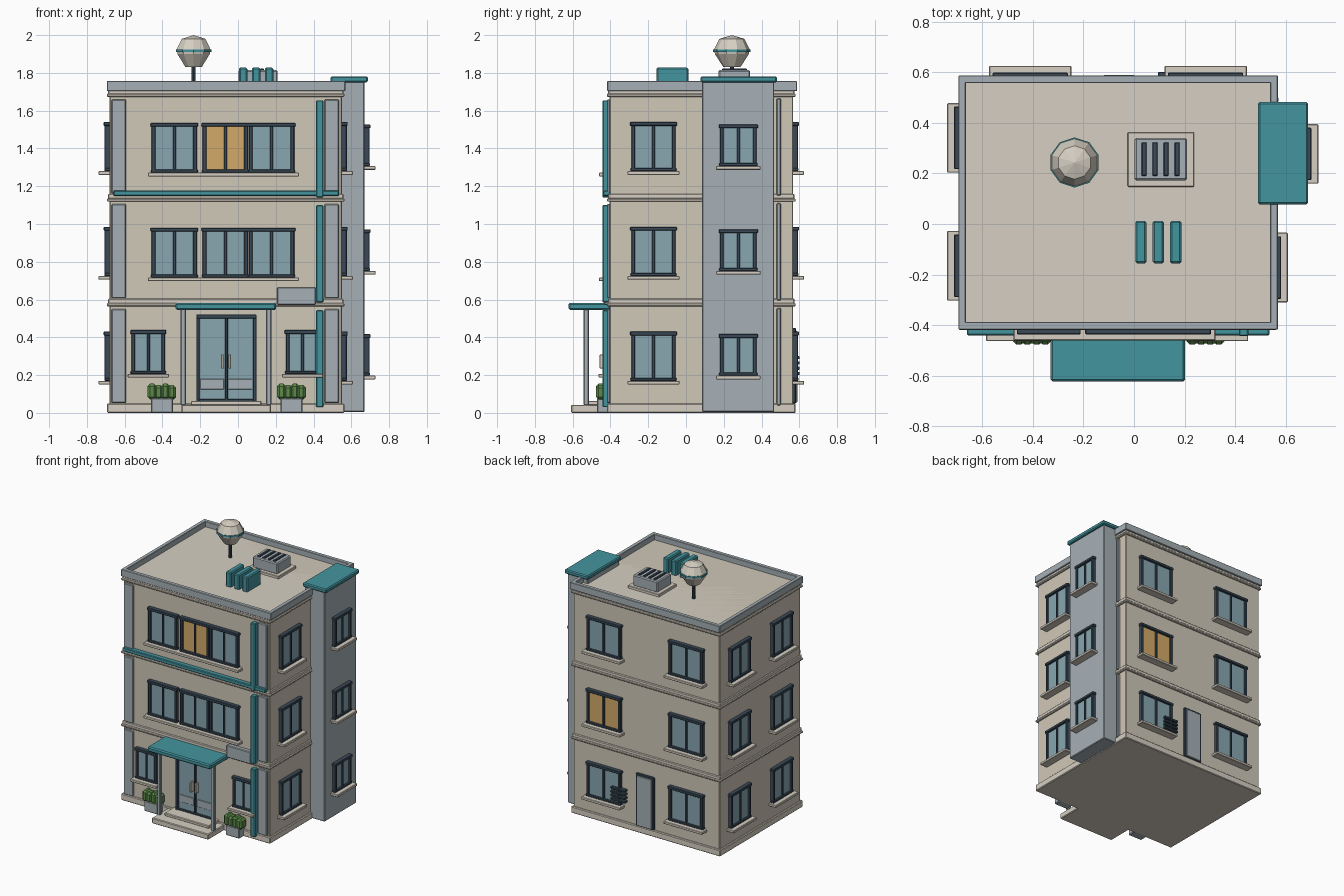
import bpy, bmesh, math
from mathutils import Matrix, Vector

if "Cube" in bpy.data.objects:
    bpy.data.objects.remove(bpy.data.objects["Cube"])

def mat(name, hexcode):
    m = bpy.data.materials.new(name)
    srgb = [int(hexcode[i:i + 2], 16) / 255 for i in (0, 2, 4)]
    m.diffuse_color = [((c + 0.055) / 1.055) ** 2.4 for c in srgb] + [1]
    m.use_nodes = True
    m.node_tree.nodes["Principled BSDF"].inputs["Base Color"].default_value = m.diffuse_color
    return m

CREAM, TRIM = mat("cream", "D0C8B8"), mat("trim", "D6CFC2")
GREY, DARK = mat("blue_grey", "A6B0B6"), mat("dark_frame", "3A4A58")
GLASS, LIT = mat("glass", "88A6B0"), mat("lit_glass", "D4AA68")
TEAL, GREEN = mat("teal", "44959F"), mat("leaf", "5C8A4A")

def finish(name, bm, m):
    me = bpy.data.meshes.new(name)
    bm.to_mesh(me)
    bm.free()
    me.materials.append(m)
    ob = bpy.data.objects.new(name, me)
    bpy.context.collection.objects.link(ob)
    return ob

def boxes(name, specs, m, bevel=0.005):
    """One object from boxes given as (x0, x1, y0, y1, z0, z1)."""
    bm = bmesh.new()
    for x0, x1, y0, y1, z0, z1 in specs:
        M = Matrix.Translation(((x0 + x1) / 2, (y0 + y1) / 2, (z0 + z1) / 2)) \
            @ Matrix.Diagonal((abs(x1 - x0), abs(y1 - y0), z1 - z0, 1))
        bmesh.ops.create_cube(bm, size=1, matrix=M)
    if bevel:
        bmesh.ops.bevel(bm, geom=bm.edges[:], offset=bevel, segments=1, affect='EDGES')
    return finish(name, bm, m)

def lathe(name, profile, x, y, m, sides=10):
    bm = bmesh.new()
    vs = [bm.verts.new((0, r, z)) for r, z in profile]
    es = [bm.edges.new(p) for p in zip(vs, vs[1:])]
    bmesh.ops.spin(bm, geom=vs + es, cent=(0, 0, 0), axis=(0, 0, 1),
                   angle=2 * math.pi, steps=sides)
    bmesh.ops.remove_doubles(bm, verts=bm.verts[:], dist=1e-4)
    bmesh.ops.recalc_face_normals(bm, faces=bm.faces[:])
    bmesh.ops.translate(bm, verts=bm.verts[:], vec=(x, y, 0))
    return finish(name, bm, m)

# wall planes
X0, X1, Y0, Y1, XT = -0.68, 0.55, -0.405, 0.567, 0.67

def on(face, u0, u1, n0, n1, z0, z1):
    """Box on a wall: u along the wall, n outwards."""
    if face == "front": return (u0, u1, Y0 - n1, Y0 - n0, z0, z1)
    if face == "back": return (u0, u1, Y1 + n0, Y1 + n1, z0, z1)
    if face == "left": return (X0 - n1, X0 - n0, u0, u1, z0, z1)
    w = XT if face == "tower" else X1
    return (w + n0, w + n1, u0, u1, z0, z1)

def window(face, u, w, z0, z1, glass=GLASS, sill=True):
    a, b, t = u - w / 2, u + w / 2, 0.02
    boxes(face + "_window_glass", [on(face, a + .01, b - .01, -.01, .014, z0 + .01, z1 - .01)], glass, 0)
    boxes(face + "_window_frame", [
        on(face, a, a + t, -.01, .026, z0, z1), on(face, b - t, b, -.01, .026, z0, z1),
        on(face, u - .008, u + .008, -.01, .022, z0, z1),
        on(face, a - .006, b + .006, -.01, .031, z1 - t, z1),
        on(face, a - .004, b + .004, -.01, .028, z0, z0 + .016)], DARK, .003)
    if sill:
        boxes(face + "_window_sill", [on(face, a - .02, b + .02, -.01, .058, z0 - .02, z0)], TRIM, .003)

def ring(g, z0, z1):
    return (X0 - g, X1 + g, Y0 - g, Y1 + g, z0, z1)

# storeys, bands and pilasters
H = 0.555
boxes("plinth", [ring(.013, 0, .05)], TRIM)
for i in range(3):
    z = i * H
    boxes("storey_wall", [ring(0, z + .03, z + .575)], CREAM, .004)
    boxes("floor_band", [ring(.014, z + H + .008, z + H + .026), ring(.008, z + H + .022, z + H + .05)], TRIM)
    boxes("front_pilaster", [on("front", -.67, -.592, -.01, .014, z + .052, z + .55),
                             on("front", .457, .535, -.01, .014, z + .052, z + .55)], GREY)
    boxes("teal_fin", [on("front", .414, .452, -.01, .038, z + .03, z + .545)], TEAL)
    boxes("side_drainpipe", [on("right", .48, .503, -.01, .02, z + .04, z + .555)], GREY)
boxes("teal_ledge", [on("front", -.66, .535, -.01, .035, 1.148, 1.178)], TEAL)

# roof deck and parapet
boxes("roof_deck", [ring(0, 1.69, 1.715)], CREAM, 0)
a, b, c, d = X0 - .014, X1 + .018, Y0 - .012, Y1 + .02
boxes("parapet", [(a, b, c, c + .03, 1.703, 1.757), (a, b, d - .03, d, 1.703, 1.757),
                  (a, a + .03, c + .02, d - .02, 1.703, 1.757),
                  (b - .03, b, c + .02, d - .02, 1.703, 1.757)], GREY, .003)

# stair tower
boxes("stair_tower", [(.5, XT, .085, .467, .005, 1.755)], GREY)
boxes("tower_cap", [(.49, .688, .077, .482, 1.75, 1.782)], TEAL, .007)

# windows
for i in range(3):
    z = i * H
    for y in (-.165, .34):
        window("left", y, .235, z + .17, z + .43)
    window("right", -.172, .235, z + .17, z + .43)
    window("tower", .277, .195, z + .197, z + .417)
    for x in (-.41, .283):
        window("back", x, .285, z + .17, z + .43, LIT if i == 1 and x > 0 else GLASS)
    if i:
        for k, x in enumerate((-.337, -.067, .178)):
            window("front", x, .24, z + .162, z + .425, LIT if (i, k) == (2, 1) else GLASS, False)
        boxes("front_long_sill", [on("front", -.476, .322, -.01, .055, z + .142, z + .162)], TRIM, .003)
    else:
        for x in (-.475, .342):
            window("front", x, .178, .207, .438)

# entrance: steps, canopy, posts, doors
boxes("entrance_step", [(-.3, .175, -.608, -.39, 0, .043), (-.25, .125, -.53, -.39, .04, .064)], TRIM)
boxes("entrance_canopy", [(-.33, .202, -.622, -.4, .545, .582)], TEAL, .008)
boxes("canopy_post", [(x - .014, x + .014, -.542, -.514, .04, .55) for x in (-.29, .163)], GREY)
boxes("door_frame", [on("front", -.22, -.203, -.01, .035, .06, .52), on("front", .08, .097, -.01, .035, .06, .52),
                     on("front", -.22, .097, -.01, .038, .5, .522), on("front", -.07, -.054, -.01, .03, .06, .51),
                     on("front", -.22, .097, -.01, .03, .06, .074)], DARK, .003)
boxes("door_glass", [on("front", -.21, .087, -.01, .016, .065, .51)], GLASS, 0)
boxes("door_kick_panel", [on("front", s, s + .126, 0, .021, .125, .18) for s in (-.2, -.051)], GREY, .002)
boxes("door_handle", [on("front", s, s + .014, .01, .052, .235, .31) for s in (-.09, -.05)], TRIM, .003)
boxes("blank_sign_panel", [on("front", .206, .412, -.01, .03, .572, .665)], GREY)

# planters with clipped shrubs
for x in (-.403, .283):
    boxes("planter_box", [(x - .058, x + .058, -.472, -.4, 0, .078)], GREY)
    boxes("planter_shrub", [(x + o - .024, x + o + .024, -.476, -.405, .07, .155 - .008 * (k % 2))
                            for k, o in enumerate((-.052, -.018, .018, .052))], GREEN, .014)

# back door and louvre vent
boxes("back_door_frame", [on("back", -.135, .017, -.01, .016, .05, .45)], DARK)
boxes("back_door_leaf", [on("back", -.12, .002, 0, .022, .055, .435)], GREY, .003)
boxes("back_vent_slat", [on("back", .095, .215, 0, .034, z, z + .017) for z in (.2, .228, .256, .284)], DARK, .003)

# rooftop plant
boxes("plant_base", [(-.025, .238, .147, .362, 1.71, 1.735)], TRIM, .003)
boxes("plant_unit", [(.002, .21, .172, .34, 1.73, 1.815)], GREY, .007)
boxes("plant_grille", [(x - .01, x + .01, .19, .323, 1.8, 1.823) for x in (.04, .083, .127, .17)], DARK, .003)
boxes("roof_vent_fin", [(x - .022, x + .022, -.156, .012, 1.71, 1.828) for x in (.027, .096, .165)], TEAL, .007)

# mast with faceted globe
MX, MY = -.235, .243
lathe("mast", [(0, 1.71), (.011, 1.71), (.011, 1.84), (0, 1.84)], MX, MY, DARK, 8)
lathe("mast_globe", [(0, 1.83), (.045, 1.83), (.09, 1.9), (.094, 1.925), (.066, 1.98), (0, 2.0)], MX, MY, TRIM)
lathe("globe_band", [(.08, 1.911), (.099, 1.911), (.099, 1.925), (.08, 1.925), (.08, 1.911)], MX, MY, TEAL)
